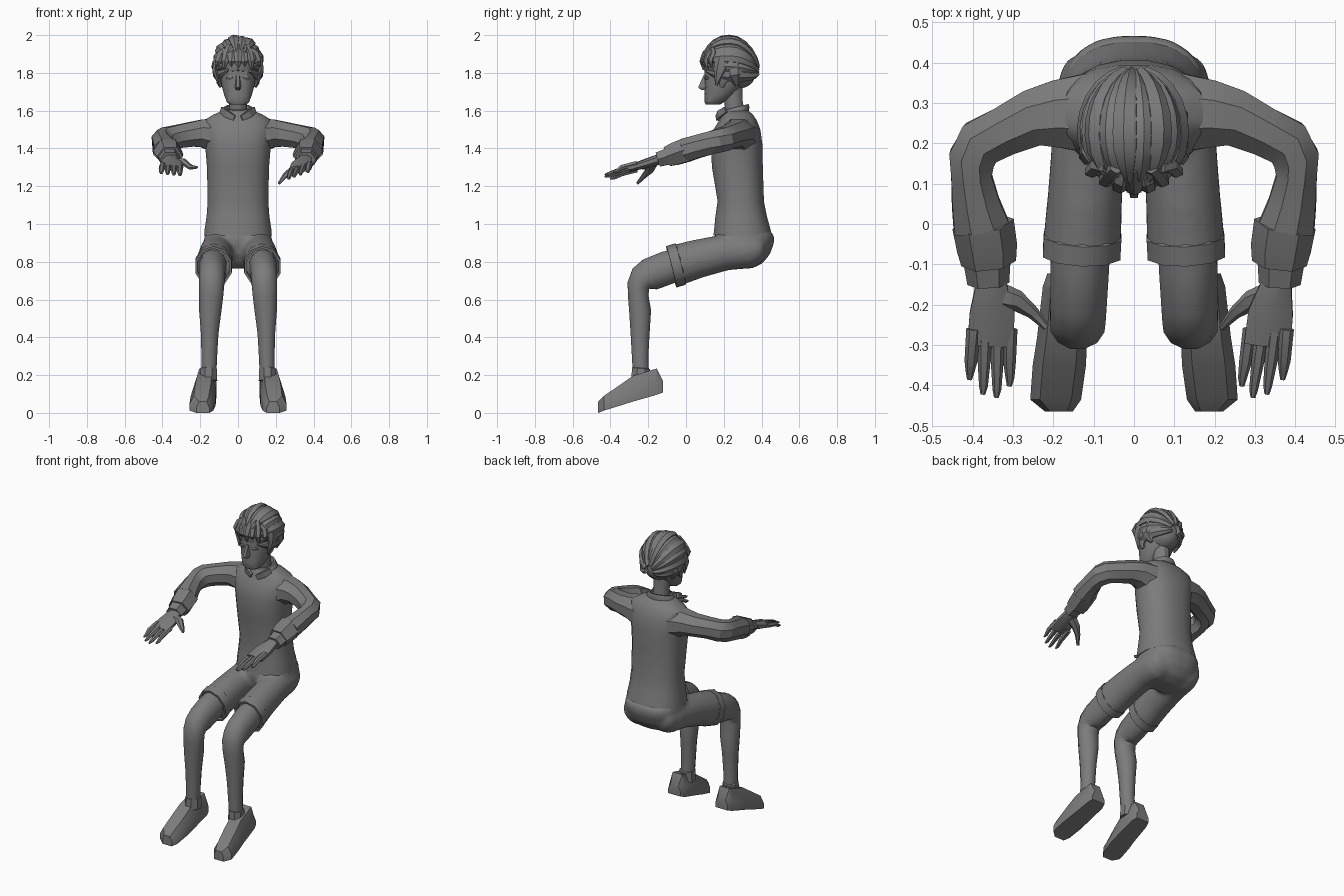
import bpy, bmesh, math
from mathutils import Vector as V

X, Z = V((1, 0, 0)), V((0, 0, 1))
grey = bpy.data.materials.new("dark_grey")
grey.diffuse_color = (.2, .2, .2, 1)


def finish(name, bm, mirror=False, angle=30):
    bmesh.ops.recalc_face_normals(bm, faces=bm.faces)
    me = bpy.data.meshes.new(name)
    bm.to_mesh(me)
    bm.free()
    me.materials.append(grey)
    ob = bpy.data.objects.new(name, me)
    bpy.context.collection.objects.link(ob)
    if mirror:
        ob.modifiers.new("mirror", 'MIRROR')
    bpy.ops.object.select_all(action='DESELECT')
    ob.select_set(True)
    bpy.context.view_layer.objects.active = ob
    bpy.ops.object.shade_smooth_by_angle(angle=math.radians(angle))
    return ob


def skin(bm, loops):
    vs = [[bm.verts.new(p) for p in lp] for lp in loops]
    n = len(vs[0])
    for a, b in zip(vs, vs[1:]):
        for i in range(n):
            bm.faces.new((a[i], a[(i + 1) % n], b[(i + 1) % n], b[i]))
    bm.faces.new(vs[0])
    bm.faces.new(vs[-1])


def tube(bm, rings, ref=X, n=10, tangent=None, power=1):
    """Elliptical sections (x, y, z, radius along ref, other radius) along a path."""
    c = [V(r[:3]) for r in rings]
    loops = []
    for i, r in enumerate(rings):
        if tangent:
            t = V(tangent).normalized()
        else:
            a = (c[i] - c[i - 1]).normalized() if i else V()
            b = (c[i + 1] - c[i]).normalized() if i < len(c) - 1 else V()
            t = (a + b).normalized()
        u = (ref - t * ref.dot(t)).normalized()
        v = t.cross(u)
        loop = []
        for j in range(n):
            k = 2 * math.pi * (j + .5) / n
            ca, sa = (math.copysign(abs(f) ** power, f) for f in (math.cos(k), math.sin(k)))
            loop.append(c[i] + u * r[3] * ca + v * r[4] * sa)
        loops.append(loop)
    skin(bm, loops)


def part(name, rings, ref=X, n=10, tangent=None, mirror=False, angle=30, power=1):
    bm = bmesh.new()
    tube(bm, rings, ref, n, tangent, power)
    return finish(name, bm, mirror, angle)


# Torso and collar
part("shirt_body", [(0, .30, .94, .165, .14), (0, .30, .94, .181, .156), (0, .298, .975, .178, .15),
                    (0, .292, 1.04, .168, .138), (0, .29, 1.12, .162, .124), (0, .272, 1.3, .166, .136),
                    (0, .268, 1.42, .176, .138), (0, .27, 1.5, .19, .125), (0, .275, 1.55, .18, .1),
                    (0, .272, 1.58, .13, .082), (0, .265, 1.605, .07, .06)], n=20, tangent=(0, 0, 1), power=.85)
part("collar", [(0, .25, 1.565, .1, .085), (0, .258, 1.6, .088, .08), (0, .262, 1.618, .074, .072),
                (0, .262, 1.618, .062, .062), (0, .262, 1.595, .055, .055)], n=14, tangent=(0, -.25, 1))
part("collar_flap", [(.088, .21, 1.605, .022, .01), (.06, .178, 1.583, .026, .012),
                     (.02, .165, 1.56, .02, .01)], ref=Z, n=4, mirror=True)
part("neck", [(0, .262, 1.57, .052, .052), (0, .25, 1.66, .048, .05), (0, .24, 1.76, .055, .06)], n=12)

# Shorts: seat and legs fused and smoothed, with separate hems
bm = bmesh.new()
tube(bm, [(0, .29, .765, .06, .06), (0, .3, .79, .12, .105), (0, .305, .84, .158, .14),
          (0, .308, .9, .178, .16), (0, .308, .94, .18, .16), (0, .305, .965, .165, .14)],
     n=20, tangent=(0, 0, 1), power=.8)
for s in (-1, 1):
    tube(bm, [(s * .09, .41, .89, .07, .05), (s * .093, .385, .875, .086, .08), (s * .098, .33, .862, .096, .1),
              (s * .113, .2, .848, .092, .097), (s * .122, .06, .815, .094, .104),
              (s * .13, -.068, .776, .099, .111)], n=16, tangent=(s * .04, -1, -.25))
shorts = finish("shorts", bm)
fuse = shorts.modifiers.new("fuse", 'REMESH')
fuse.mode, fuse.voxel_size, fuse.use_smooth_shade = 'VOXEL', .012, True
soft = shorts.modifiers.new("soften", 'SMOOTH')
soft.factor, soft.iterations = .5, 10
part("shorts_hem", [(.127, -.025, .79, .095, .105), (.1273, -.03, .788, .101, .113), (.13, -.078, .773, .101, .113),
                    (.13, -.078, .773, .088, .1), (.13, -.04, .785, .08, .09)],
     n=10, tangent=(.04, -1, -.25), mirror=True, angle=40)

# Legs, socks and shoes
part("leg", [(.13, 0, .8, .075, .082), (.134, -.1, .768, .075, .092), (.137, -.19, .733, .072, .09),
             (.139, -.23, .71, .071, .078), (.14, -.252, .675, .069, .062), (.142, -.253, .62, .066, .056),
             (.147, -.243, .54, .061, .06), (.15, -.243, .42, .048, .052), (.152, -.243, .3, .043, .045),
             (.155, -.238, .19, .041, .044)], n=12, mirror=True, angle=50)
part("sock", [(.156, -.238, .17, .05, .056), (.156, -.238, .235, .047, .052),
              (.156, -.238, .24, .038, .042)], n=8, tangent=(0, .1, 1), mirror=True)
bm = bmesh.new()
outline = [(-1, 0), (-1, .45), (-.62, 1), (.62, 1), (1, .45), (1, 0)]
skin(bm, [[(cx + a * w, y, zb + h * (zt - zb)) for a, h in outline]
          for y, zb, zt, cx, w in [(-.123, .107, .17, .17, .045), (-.155, .096, .235, .17, .056),
                                   (-.28, .06, .197, .178, .062), (-.35, .038, .148, .185, .066),
                                   (-.435, .012, .09, .194, .063), (-.465, 0, .06, .186, .034)]])
finish("shoe", bm, mirror=True)

# Sleeves and cuffs
part("sleeve", [(.12, .275, 1.47, .1, .105), (.195, .272, 1.48, .078, .09), (.25, .263, 1.474, .07, .076),
                (.32, .23, 1.463, .066, .066), (.378, .202, 1.45, .067, .066), (.401, .163, 1.438, .067, .062),
                (.403, .12, 1.427, .066, .054), (.392, .05, 1.407, .066, .064),
                (.379, -.005, 1.39, .068, .074)], ref=Z, n=8, mirror=True)
part("cuff", [(.374, .0, 1.391, .072, .077), (.364, -.06, 1.37, .068, .075), (.36, -.098, 1.357, .06, .068)],
     ref=Z, n=6, mirror=True)
part("wrist_band", [(.365, -.08, 1.362, .052, .06), (.361, -.148, 1.341, .044, .052)], ref=Z, n=6, mirror=True)


# Hands with their own tilt, since the two differ
def hand(name, side, shear, roll, thumb):
    def at(x, y, z, *r):
        return (side * (x + (y + .14) * shear), y, z + roll * (x - .36), *r)
    b = bmesh.new()
    tube(b, [at(.355, -.12, 1.35, .028, .036), at(.352, -.16, 1.339, .028, .044),
             at(.345, -.22, 1.322, .024, .06), at(.343, -.3, 1.298, .016, .062)], ref=Z, n=8)
    for kx, tx, ty in [(.297, .288, -.402), (.328, .318, -.43), (.359, .352, -.422), (.388, .388, -.386)]:
        tube(b, [at(kx, -.26, 1.31, .016, .018), at((kx + tx) / 2, -.34, 1.29, .015, .016),
                 at(tx, ty + .02, 1.27, .011, .011), at(tx, ty, 1.265, .005, .006)], ref=Z, n=6)
    mid = (1.33 + thumb) / 2
    tube(b, [(side * .345, -.175, 1.332, .022, .036), (side * .29, -.19, mid + .015, .019, .026),
             (side * .25, -.22, mid - .015, .014, .016), (side * .217, -.257, thumb, .007, .008)], ref=Z, n=6)
    finish(name, b, angle=40)


hand("right_hand", 1, .08, .35, 1.215)
hand("left_hand", -1, -.08, .1, 1.3)

# Head and face
part("head", [(0, .142, 1.633, .045, .038), (0, .15, 1.645, .06, .052), (0, .175, 1.68, .074, .078),
              (0, .197, 1.73, .088, .098), (0, .21, 1.79, .096, .112), (0, .22, 1.86, .1, .122),
              (0, .23, 1.93, .08, .1)], n=14, tangent=(0, 0, 1), power=.85)
bm = bmesh.new()
skin(bm, [[(-.01, .11, 1.79), (.01, .11, 1.79), (.008, .094, 1.79), (-.008, .094, 1.79)],
          [(-.018, .11, 1.722), (.018, .11, 1.722), (.009, .064, 1.722), (-.009, .064, 1.722)],
          [(-.012, .11, 1.71), (.012, .11, 1.71), (.006, .08, 1.71), (-.006, .08, 1.71)]])
finish("nose", bm)
part("eye", [(.028, .103, 1.772, .008, .006), (.044, .106, 1.774, .012, .006),
             (.062, .115, 1.772, .007, .006)], ref=Z, n=6, mirror=True)
part("ear", [(.092, .19, 1.725, .008, .012), (.1, .195, 1.75, .014, .022), (.105, .205, 1.785, .015, .03),
             (.1, .21, 1.815, .008, .018)], n=8, mirror=True)


# Hair cap cut along a slanted hairline, drooping toward the nape
C, R = V((0, .23, 1.845)), V((.122, .145, .14))


def scalp(d, lift=0):
    p = C + V([d[i] * (R[i] + lift) for i in range(3)])
    p.z -= .04 * max(0, d[1]) ** 2
    return p


bm = bmesh.new()
bmesh.ops.create_uvsphere(bm, u_segments=20, v_segments=14, radius=1)
for v in bm.verts:
    v.co = scalp(v.co, -.006)
bmesh.ops.bisect_plane(bm, geom=bm.verts[:] + bm.edges[:] + bm.faces[:], plane_co=(0, .08, 1.82),
                       plane_no=(0, .5, 1), clear_inner=True)
bmesh.ops.holes_fill(bm, edges=[e for e in bm.edges if e.is_boundary])
finish("hair_cap", bm)

# Hair locks swept from the nape to the forehead
bm = bmesh.new()
for i in range(12):
    phi = math.radians(-115.5 + 21 * i)
    start, end = math.radians(12), math.radians((160, 147, 154)[i % 3] - 22 * max(0, -math.cos(phi)))
    rings = []
    for j in range(10):
        f = j / 9
        th = start + f * (end - start)
        d = V((math.sin(phi) * math.sin(th), math.cos(th), math.cos(phi) * math.sin(th)))
        taper = 1 if f < .7 else 1 - (f - .7) * 2.8
        rings.append((*scalp(d, .006 * (i % 2) - .006), .006 + .028 * math.sin(th) * taper, .006 + .014 * taper))
    tube(bm, rings, ref=V((math.cos(phi), 0, -math.sin(phi))), n=6)
finish("hair_locks", bm)

# Fringe spikes fanning over the brow, and sideburns
bm = bmesh.new()
for i in range(-3, 4):
    x, odd = i * .031, i % 2
    y = .09 + 5 * x * x
    tube(bm, [(x * .7, .14, 1.945 - .02 * odd, .018, .016), (x * .95, y + .012, 1.9, .024, .018),
              (x * 1.12, y - .004, 1.86, .021, .015), (x * 1.2, y + .004, 1.815 + .02 * odd, .004, .005)], n=6)
for s in (-1, 1):
    tube(bm, [(s * .112, .2, 1.87, .02, .05), (s * .122, .18, 1.81, .016, .035),
              (s * .102, .16, 1.735, .004, .006)], n=6)
    tube(bm, [(s * .11, .25, 1.85, .02, .05), (s * .118, .255, 1.79, .018, .04),
              (s * .09, .27, 1.735, .006, .012)], n=6)
finish("fringe", bm)
